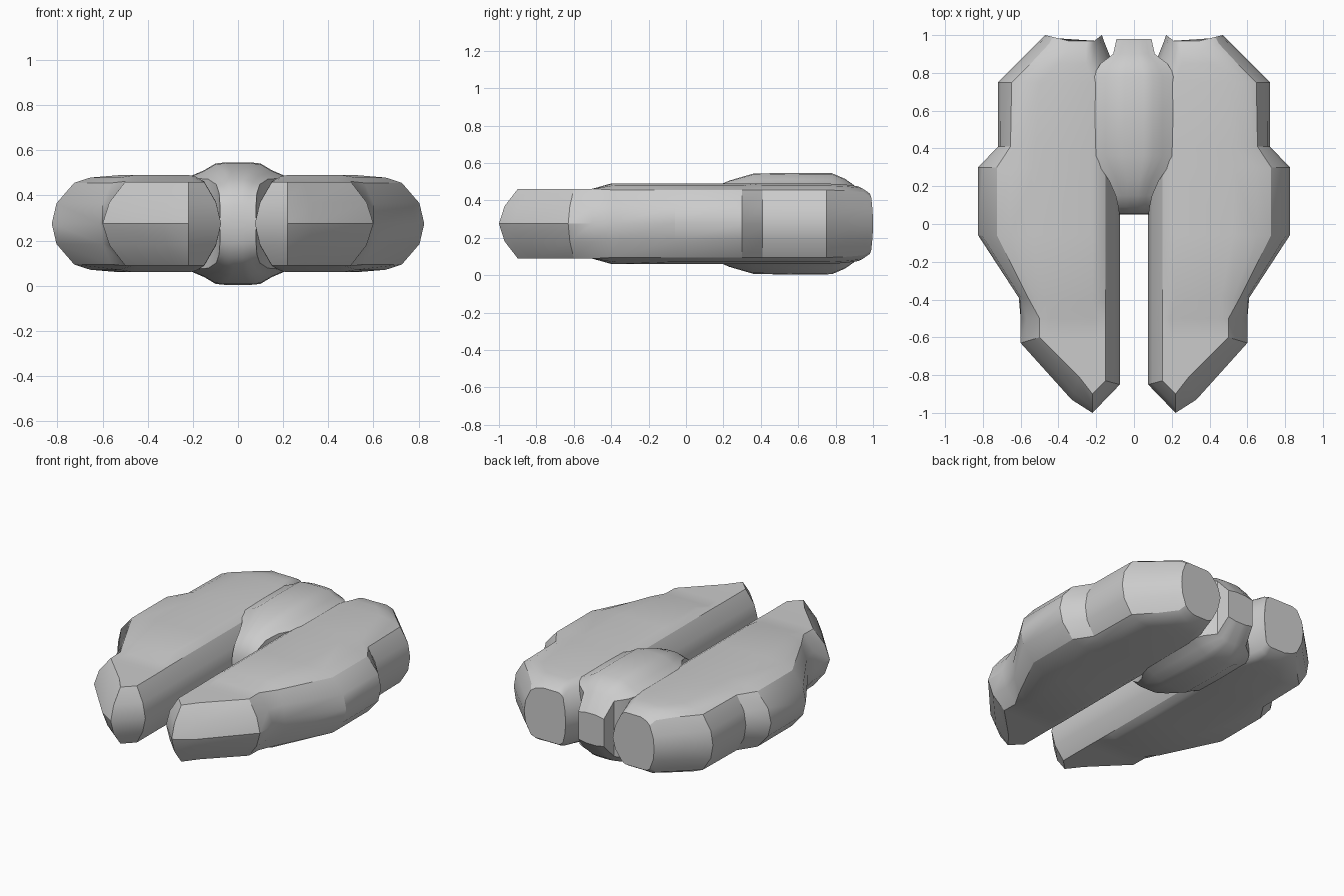
import bpy, bmesh

if "Cube" in bpy.data.objects:
    bpy.data.objects.remove(bpy.data.objects["Cube"])

MID = 0.275  # height of the symmetry plane


def loft(name, rings, mirror_x=False):
    """Skin half-sections (each listed edge to edge, z >= 0), mirrored below the mid plane."""
    bm = bmesh.new()
    loops = []
    for top in rings:
        low = [(x, y, -z) for x, y, z in reversed(top)]
        loops.append([bm.verts.new(p) for p in list(top) + low])
    for a, b in zip(loops, loops[1:]):
        n = len(a)
        for i in range(n):
            j = (i + 1) % n
            bm.faces.new((a[i], a[j], b[j], b[i]))
    bm.faces.new(loops[-1])
    bmesh.ops.remove_doubles(bm, verts=bm.verts, dist=0.0005)
    bmesh.ops.recalc_face_normals(bm, faces=bm.faces)
    me = bpy.data.meshes.new(name)
    bm.to_mesh(me)
    bm.free()
    ob = bpy.data.objects.new(name, me)
    bpy.context.collection.objects.link(ob)
    ob.location.z = MID
    if mirror_x:
        ob.modifiers.new("mirror", 'MIRROR').use_axis = (True, False, False)
    bpy.ops.object.select_all(action='DESELECT')
    ob.select_set(True)
    bpy.context.view_layer.objects.active = ob
    bpy.ops.object.shade_smooth_by_angle(angle=0.5)
    return ob


# Edge profiles: (inset fraction, height fraction)
SHARP = [(0, 0), (.3, .51), (1, 1), (1.3, 1), (1.6, 1)]
ROUND = [(0, 0), (.07, .42), (.33, .84), (.57, .95), (1, 1)]
INNER = [(0, 0), (.3, .45), (1, .87), (1.5, .97), (1.9, 1)]


def edge(x, y, dx, dy, h, prof):
    return [(x + f * dx, y + min(f, 1) * dy, g * h) for f, g in prof]


# Stations front to back: outer (x, y, inset x, inset y), inner (same), half height, profiles
stations = [
    ((.22, -1, 0, .1), (.22, -1, 0, .1), .185, SHARP, SHARP),
    ((.33, -.93, .04, .12), (.075, -.85, .075, .02), .185, SHARP, SHARP),
    ((.60, -.63, .10, .03), (.075, -.60, .075, 0), .185, SHARP, SHARP),
    ((.60, -.50, .10, 0), (.075, -.50, .075, 0), .187, SHARP, SHARP),
    ((.61, -.39, .15, 0), (.075, -.40, .075, 0), .215, ROUND, INNER),
    ((.825, -.06, .30, 0), (.075, -.06, .075, 0), .215, ROUND, INNER),
    ((.825, .30, .30, 0), (.075, .30, .075, 0), .215, ROUND, INNER),
    ((.72, .41, .20, 0), (.075, .41, .075, 0), .215, ROUND, INNER),
    ((.72, .75, .22, 0), (.075, .75, .075, 0), .215, ROUND, INNER),
    ((.60, .87, .20, -.02), (.12, .87, .07, -.02), .21, ROUND, INNER),
    ((.50, .97, .15, -.05), (.16, .97, .05, -.05), .20, ROUND, INNER),
    ((.47, 1, .12, -.03), (.17, 1, .04, -.03), .17, ROUND, INNER),
]

# Pair of side lobes
rings = []
for (xo, yo, dx, dy), (xi, yi, ix, iy), h, po, pi in stations:
    rings.append(edge(xo, yo, -dx, dy, h, po) + edge(xi, yi, ix, iy, h, pi)[::-1])
loft("side_lobe", rings, mirror_x=True)

# Raised spine joining the lobes: (y, half height, width factor)
spine = [(.05, 0, .36), (.055, .08, .36), (.09, .15, .38), (.15, .195, .44),
         (.23, .23, .6), (.36, .268, 1), (.55, .272, 1), (.78, .27, 1),
         (.85, .24, .8), (.90, .205, .5), (.98, .10, .42)]
cols = [(.22, .24), (.15, .13), (.10, .02), (.05, 0)]
rings = []
for y, h, s in spine:
    half = [(x * s, y, h * (1 - d * s)) for x, d in cols]
    rings.append([(-x, yy, z) for x, yy, z in half] + half[::-1])
loft("center_spine", rings)
